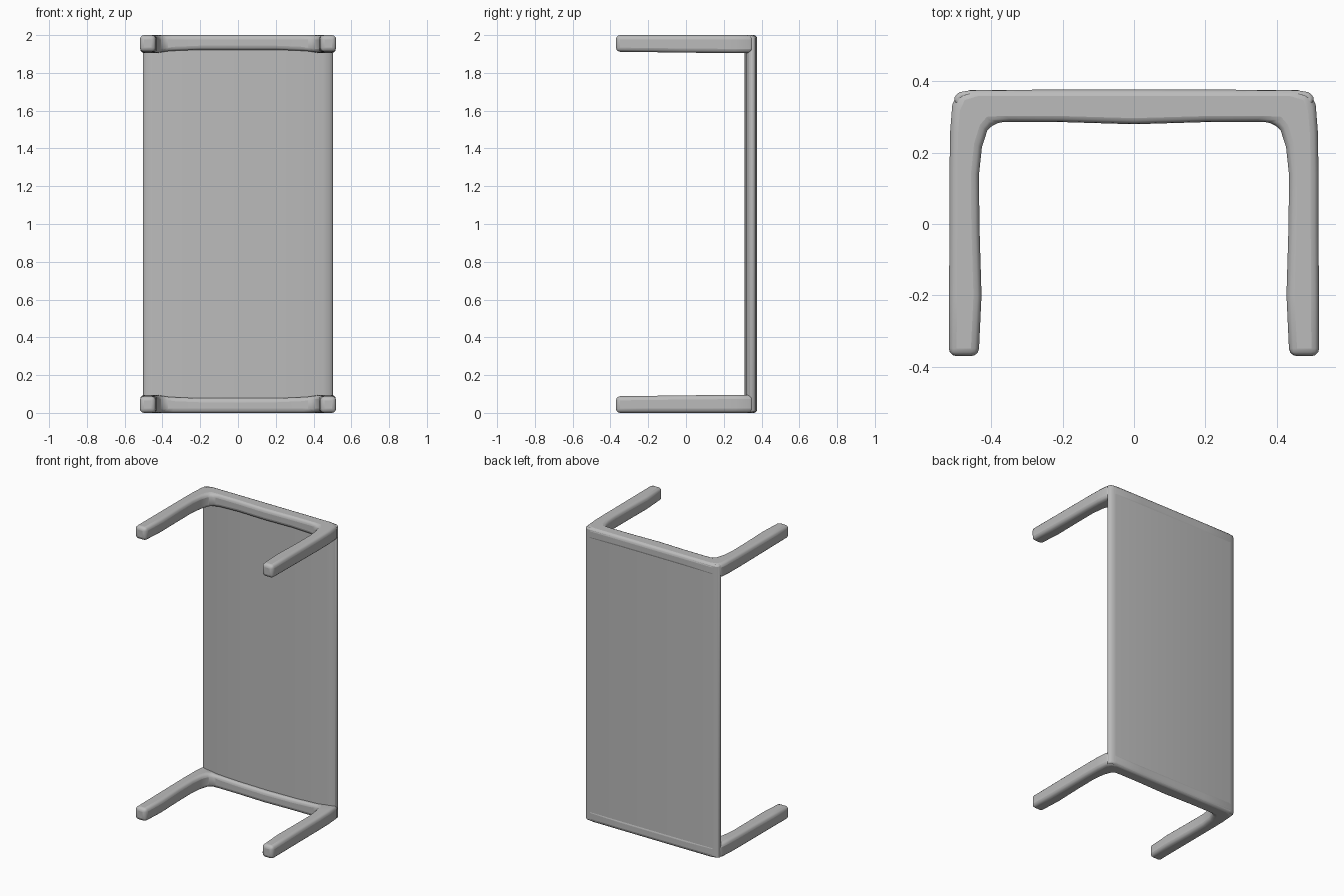
import bpy, bmesh

if "Cube" in bpy.data.objects:
    bpy.data.objects.remove(bpy.data.objects["Cube"])

grey = bpy.data.materials.new("light_grey")
grey.diffuse_color = (0.5, 0.5, 0.5, 1)
grey.use_nodes = True
grey.node_tree.nodes["Principled BSDF"].inputs["Base Color"].default_value = grey.diffuse_color


def finish(name, bm, bevel, segments):
    bmesh.ops.recalc_face_normals(bm, faces=bm.faces)
    mesh = bpy.data.meshes.new(name)
    bm.to_mesh(mesh)
    bm.free()
    mesh.materials.append(grey)
    ob = bpy.data.objects.new(name, mesh)
    bpy.context.collection.objects.link(ob)
    mod = ob.modifiers.new("round_edges", 'BEVEL')
    mod.width = bevel
    mod.segments = segments
    mod.limit_method = 'ANGLE'
    mod.angle_limit = 0.7
    bpy.ops.object.select_all(action='DESELECT')
    ob.select_set(True)
    bpy.context.view_layer.objects.active = ob
    bpy.ops.object.shade_smooth_by_angle(angle=0.7)


# Tabletop: cross-section with softened front edges, extruded along z
half = [(0, 0.375), (0.46, 0.375), (0.49, 0.370), (0.505, 0.357),
        (0.503, 0.340), (0.485, 0.325), (0.45, 0.317), (0.2, 0.314), (0, 0.309)]
section = half + [(-x, y) for x, y in reversed(half[1:-1])]
bm = bmesh.new()
face = bm.faces.new([bm.verts.new((x, y, 0.005)) for x, y in section])
ext = bmesh.ops.extrude_face_region(bm, geom=[face])
verts = [g for g in ext["geom"] if isinstance(g, bmesh.types.BMVert)]
bmesh.ops.translate(bm, vec=(0, 0, 1.99), verts=verts)
finish("tabletop", bm, 0.01, 2)

# Leg frames: two legs and a rail in one U, as stations of
# (outer x, outer y, inner x, inner y, height)
side = [(0.520, -0.371, 0.436, -0.371, 0.088),
        (0.519, -0.20, 0.428, -0.20, 0.090),
        (0.518, 0.0, 0.434, 0.0, 0.093),
        (0.518, 0.14, 0.435, 0.14, 0.094),
        (0.516, 0.26, 0.427, 0.215, 0.095),
        (0.510, 0.335, 0.412, 0.262, 0.095),
        (0.497, 0.364, 0.392, 0.285, 0.092),
        (0.460, 0.376, 0.340, 0.287, 0.084),
        (0.250, 0.377, 0.200, 0.286, 0.078)]
stations = side + [(0, 0.377, 0, 0.280, 0.078)]
stations += [(-a, b, -c, d, h) for a, b, c, d, h in reversed(side)]


def leg_frame(name, base, up):
    bm = bmesh.new()
    rings = []
    for ox, oy, ix, iy, h in stations:
        low, high = base, base + up * h
        pts = [(ox, oy, low), (ix, iy, low), (ix, iy, high), (ox, oy, high)]
        rings.append([bm.verts.new(p) for p in pts])
    for a, b in zip(rings, rings[1:]):
        for i in range(4):
            j = (i + 1) % 4
            bm.faces.new((a[i], a[j], b[j], b[i]))
    bm.faces.new(rings[0])
    bm.faces.new(rings[-1])
    finish(name, bm, 0.022, 3)


leg_frame("lower_leg_frame", 0.0, 1)
leg_frame("upper_leg_frame", 2.0, -1)
